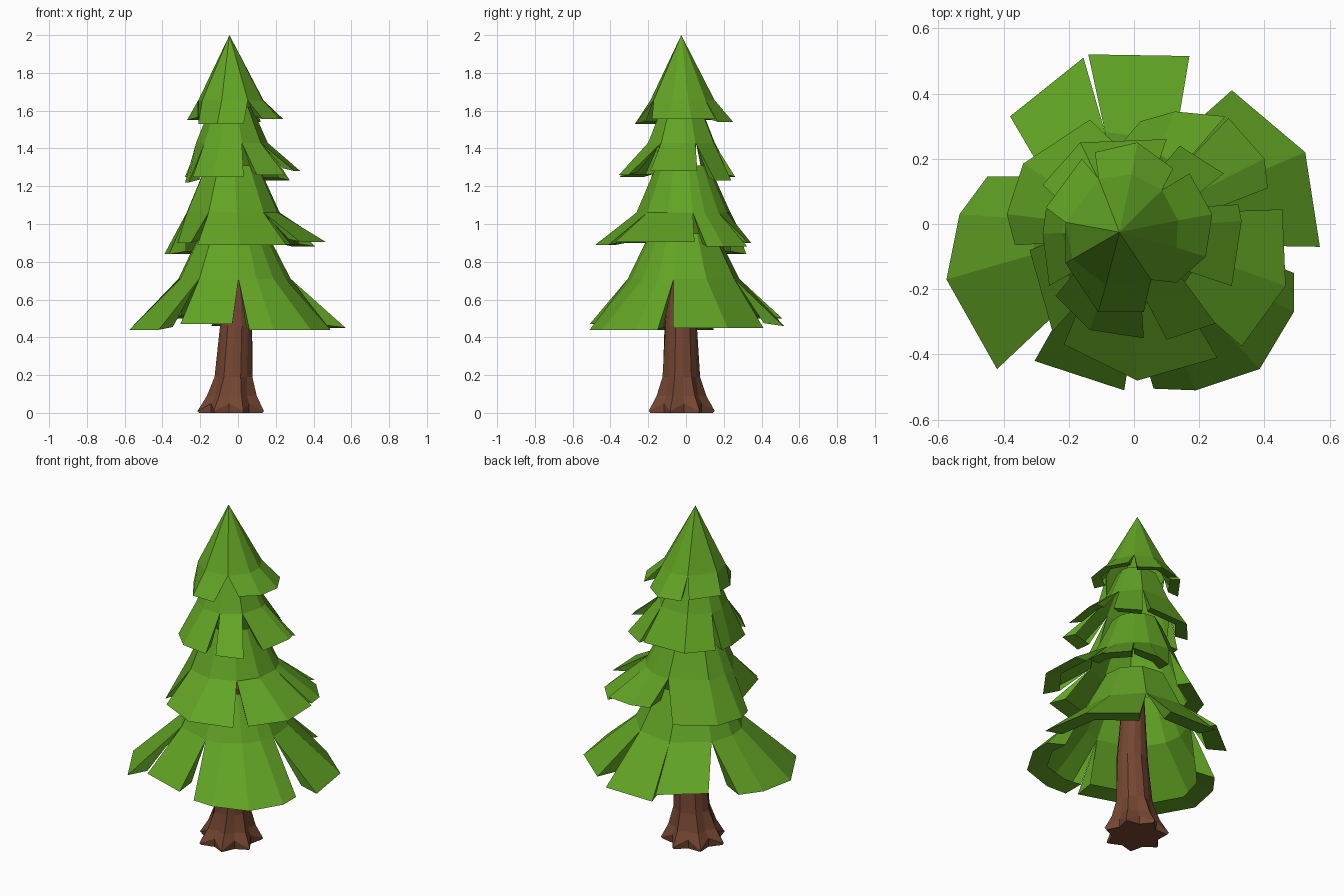
import bpy, bmesh, math
from mathutils import Vector

if "Cube" in bpy.data.objects:
    bpy.data.objects.remove(bpy.data.objects["Cube"])


def material(name, colour):
    m = bpy.data.materials.new(name)
    m.diffuse_color = (*colour, 1)
    m.use_nodes = True
    m.node_tree.nodes["Principled BSDF"].inputs["Base Color"].default_value = m.diffuse_color
    return m


GREEN = material("leaf green", (0.122, 0.372, 0.018))
BROWN = material("bark brown", (0.178, 0.062, 0.032))


def finish(name, bm, mat):
    bmesh.ops.remove_doubles(bm, verts=bm.verts, dist=0.0005)
    me = bpy.data.meshes.new(name)
    bm.to_mesh(me)
    bm.free()
    me.materials.append(mat)
    ob = bpy.data.objects.new(name, me)
    bpy.context.collection.objects.link(ob)


def axis(z):
    """The crown leans slightly to the left and front towards its top."""
    t = z / 2
    return Vector((-0.045 * t, -0.025 * t, z))


def tier(name, top, mid, rim, flaps):
    """Skirt of branch flaps: shared upper rings, V notches, inward-folded rim.
    top, mid = (radius, z); flaps = [(tip z, [(x, y), ...])] counter-clockwise."""
    bm = bmesh.new()
    face = lambda *pts: bm.faces.new([bm.verts.new(p) for p in pts])

    def direction(p):
        c = axis(mid[1])
        return Vector((p[0] - c.x, p[1] - c.y, 0)).normalized()

    n = len(flaps)
    notch = [(direction(flaps[i - 1][1][-1]) + direction(flaps[i][1][0])).normalized()
             for i in range(n)]
    for i, (z, pts) in enumerate(flaps):
        dirs = [notch[i]] + [direction(p) for p in pts[1:-1]] + [notch[(i + 1) % n]]
        upper = [axis(top[1]) + d * top[0] for d in dirs]
        middle = [axis(mid[1]) + d * mid[0] for d in dirs]
        tips = [Vector((*p, z)) for p in pts]
        inner = [t - direction(t) * rim + Vector((0, 0, 0.015)) for t in tips]
        for j in range(len(pts) - 1):
            k = j + 1
            if top[0] > 0:
                face(upper[j], middle[j], middle[k], upper[k])
            else:
                face(upper[j], middle[j], middle[k])
            face(middle[j], tips[j], tips[k], middle[k])
            face(tips[j], inner[j], inner[k], tips[k])
        face(middle[0], inner[0], tips[0])
        face(middle[-1], tips[-1], inner[-1])
    finish(name, bm, GREEN)


# Crown tiers, lowest to highest
tier("lowest_branches", (0.18, 0.95), (0.30, 0.71), 0.11, [
    (0.45, [(0.57, -0.07), (0.525, 0.22), (0.30, 0.41)]),
    (0.46, [(0.17, 0.515), (-0.14, 0.52)]),
    (0.50, [(-0.155, 0.51), (-0.38, 0.33)]),
    (0.44, [(-0.45, 0.145), (-0.535, 0.03), (-0.575, -0.17), (-0.42, -0.445)]),
    (0.47, [(-0.305, -0.42), (-0.03, -0.51)]),
    (0.44, [(0.06, -0.505), (0.19, -0.51), (0.385, -0.445), (0.49, -0.27), (0.49, -0.15)]),
])
tier("lower_middle_branches", (0.14, 1.31), (0.25, 1.06), 0.09, [
    (0.905, [(0.33, -0.375), (0.465, -0.19), (0.455, 0.045)]),
    (0.88, [(0.41, 0.11), (0.40, 0.20), (0.29, 0.325)]),
    (0.90, [(0.28, 0.33), (0.125, 0.345), (0.02, 0.315)]),
    (0.84, [(-0.135, 0.32), (-0.34, 0.185), (-0.39, 0.03), (-0.365, -0.065)]),
    (0.90, [(-0.32, -0.08), (-0.25, -0.33)]),
    (0.89, [(-0.215, -0.37), (0.01, -0.48), (0.255, -0.41)]),
])
tier("upper_middle_branches", (0.11, 1.62), (0.19, 1.43), 0.07, [
    (1.28, [(0.30, -0.19), (0.33, 0.01), (0.32, 0.06)]),
    (1.23, [(0.275, 0.155), (0.14, 0.24)]),
    (1.25, [(0.10, 0.26), (-0.165, 0.25), (-0.28, 0.12)]),
    (1.22, [(-0.27, 0.045), (-0.28, -0.03), (-0.26, -0.19)]),
    (1.25, [(-0.24, -0.22), (-0.135, -0.325), (0.03, -0.35)]),
    (1.26, [(0.10, -0.355), (0.25, -0.305)]),
])
tier("tree_top", (0.0, 2.0), (0.175, 1.655), 0.06, [
    (1.555, [(0.13, -0.18), (0.22, -0.10), (0.24, 0.03), (0.17, 0.155)]),
    (1.54, [(0.12, 0.17), (0.01, 0.25), (-0.12, 0.22)]),
    (1.55, [(-0.16, 0.20), (-0.27, 0.05)]),
    (1.53, [(-0.21, -0.02), (-0.21, -0.12), (-0.11, -0.27), (0.03, -0.27)]),
])

# Trunk: tapered column whose foot flares into lobed roots
bm = bmesh.new()
SIDES = 14
rings = []
for z, r, lobe, cx in [(0.0, 0.150, 0.022, -0.035), (0.03, 0.155, 0.026, -0.035),
                       (0.09, 0.122, 0.014, -0.03), (0.19, 0.099, 0.004, -0.022),
                       (0.46, 0.086, 0.0, -0.01), (0.92, 0.055, 0.0, -0.02)]:
    ring = []
    for i in range(SIDES):
        a = 2 * math.pi * (i + 0.3) / SIDES
        s = 1 if i % 2 else -1
        rr = r + lobe * s
        dz = -0.02 * s if z == 0.03 else 0
        ring.append(bm.verts.new((cx + rr * math.cos(a), -0.028 + rr * math.sin(a), z + dz)))
    rings.append(ring)
for lo, hi in zip(rings, rings[1:]):
    for i in range(SIDES):
        j = (i + 1) % SIDES
        bm.faces.new((lo[i], lo[j], hi[j], hi[i]))
bm.faces.new(rings[0][::-1])
bm.faces.new(rings[-1])
finish("trunk", bm, BROWN)
